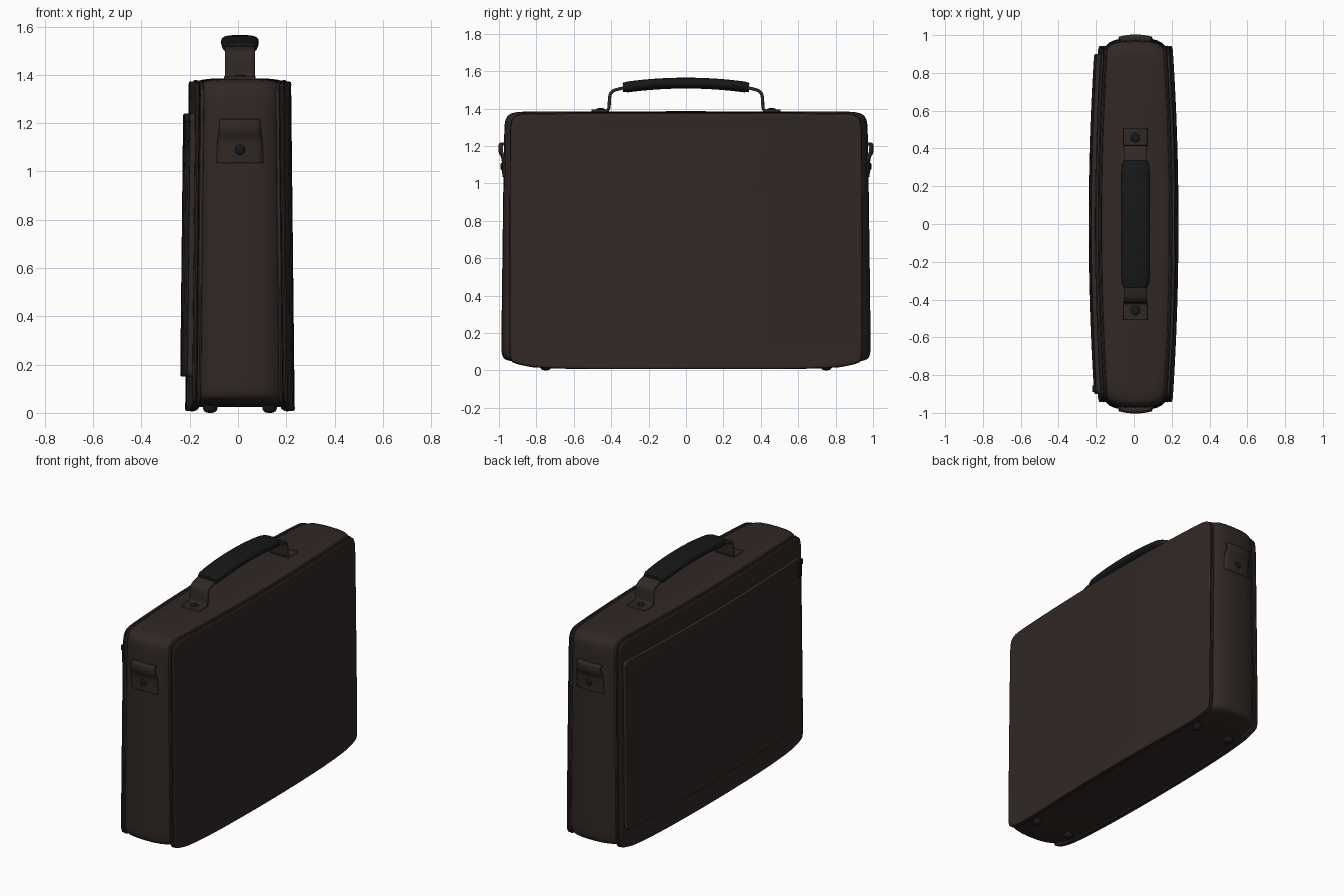
import bpy, bmesh, math
from mathutils import Vector

if "Cube" in bpy.data.objects:
    bpy.data.objects.remove(bpy.data.objects["Cube"])

CX = 0.008  # centre line of the case


def material(name, rgb):
    m = bpy.data.materials.new(name)
    m.diffuse_color = (*rgb, 1)
    m.use_nodes = True
    m.node_tree.nodes["Principled BSDF"].inputs["Base Color"].default_value = m.diffuse_color
    return m


LEATHER = material("dark_brown_leather", (0.030, 0.021, 0.018))
BLACK = material("black_rubber", (0.008, 0.009, 0.009))


def make(name, verts, faces, mat, solid=0, bevel=0):
    me = bpy.data.meshes.new(name)
    me.from_pydata(verts, [], faces)
    bm = bmesh.new()
    bm.from_mesh(me)
    bmesh.ops.recalc_face_normals(bm, faces=bm.faces)
    bm.to_mesh(me)
    bm.free()
    ob = bpy.data.objects.new(name, me)
    bpy.context.collection.objects.link(ob)
    me.materials.append(mat)
    bpy.ops.object.select_all(action='DESELECT')
    bpy.context.view_layer.objects.active = ob
    ob.select_set(True)
    bpy.ops.object.shade_smooth_by_angle(angle=math.radians(40))
    if solid:
        m = ob.modifiers.new("thickness", 'SOLIDIFY')
        m.thickness, m.offset = solid, 0
    if bevel:
        m = ob.modifiers.new("soft_edges", 'BEVEL')
        m.width, m.segments = bevel, 2
    return ob


def loft(name, rings, mat, close=False, cap0=False, cap1=False, **kw):
    n, k = len(rings[0]), len(rings)
    faces = []
    for i in range(k if close else k - 1):
        a, b = i * n, (i + 1) % k * n
        faces += [(a + j, a + (j + 1) % n, b + (j + 1) % n, b + j) for j in range(n)]
    if cap0:
        faces.append(tuple(range(n)))
    if cap1:
        faces.append(tuple(range((k - 1) * n, k * n)))
    return make(name, [p for r in rings for p in r], faces, mat, **kw)


def chaikin(pts, times=2):
    pts = [Vector(p) for p in pts]
    for _ in range(times):
        new = [pts[0]]
        for a, b in zip(pts, pts[1:]):
            new += [a.lerp(b, .25), a.lerp(b, .75)]
        pts = new + [pts[-1]]
    return pts


def resample(pts, step=0.06):
    out = []
    for a, b in zip(pts, pts[1:]):
        m = max(1, math.ceil((b - a).length / step))
        out += [a.lerp(b, i / m) for i in range(m)]
    return out + [pts[-1]]


def closed_outline(half):
    right = resample(chaikin(half))
    left = [Vector((-p.x, p.y)) for p in reversed(right[1:-1])]
    return right + left


def face_x(y, z):
    """Extra bulge of the large sides, relative to their corners."""
    return 0.031 * (1 - min(1, (y / 0.94) ** 2)) + 0.015 * (1 - z / 1.37)


# Case outline in the y-z plane
OUTLINE = closed_outline([(0, 1.373), (.80, 1.372), (.90, 1.368), (.935, 1.335), (.94, 1.25),
                          (.942, .15), (.94, .06), (.915, .035), (.76, .008), (0, .008)])


def case_ring(side, x, sy, sz, dz=0.0):
    ring = []
    for p in OUTLINE:
        z = .69 + dz + (p.y - .69) * sz
        s = 1 + (sy - 1) * (1 - .3 * z / 1.3) if sy > 1 else sy
        y = p.x * s
        ring.append((CX + side * x + side * min(1, x / .14) * face_x(y, z), y, z))
    return ring


# Gusset band around the edge
half = [(.156, .985, .985, .004), (.146, 1.0, .99, .008), (.125, 1.022, .994, .012),
        (.10, 1.036, .996, .014), (.06, 1.046, .997, .0145)]
rings = [case_ring(-1, *s) for s in half] + [case_ring(1, 0, 1.05, .997, .0145)]
rings += [case_ring(1, *s) for s in reversed(half)]
loft("gusset", rings, LEATHER)

for side, word in ((1, "right"), (-1, "left")):
    # Large bulging side panel
    rim = [(.15, .96, .96), (.164, .985, .985), (.166, .996, .996), (.170, 1, 1),
           (.176, 1, 1), (.180, .996, .995), (.182, .986, .982)]
    rim += [(.181, f, f) for f in (.97, .85, .7, .5, .3, .12, .02)]
    loft(word + "_panel", [case_ring(side, *s) for s in rim], LEATHER, cap1=True)
    # Piping cord along the seam
    cord = []
    for i in range(8):
        a = i * math.tau / 8
        d = .009 * math.sin(a)
        cord.append(case_ring(side, .155 + .009 * math.cos(a), .993 + d / .94, .992 + d / .68, .002))
    loft(word + "_piping", cord, LEATHER, close=True)

# Flat pocket on the left side
pocket = [(0, .545), (.86, .545), (.90, .545), (.90, .50), (.90, -.50), (.90, -.545), (.86, -.545), (0, -.545)]
POCKET = closed_outline(pocket)
rings = []
for x, f in ((.17, 1), (.196, 1), (.201, .997), (.203, .99), (.203, .85), (.203, .65), (.203, .4), (.203, .15), (.203, .02)):
    ring = []
    for p in POCKET:
        y, z = p.x * f, .695 + p.y * (f if f < .9 else 1 - (1 - f) * 1.6)
        ring.append((CX - x - face_x(y, z), y, z))
    rings.append(ring)
loft("pocket", rings, LEATHER, cap1=True)


def box(name, lo, hi, mat, bevel):
    v = [(x, y, z) for x in (lo[0], hi[0]) for y in (lo[1], hi[1]) for z in (lo[2], hi[2])]
    f = [(0, 1, 3, 2), (4, 5, 7, 6), (0, 1, 5, 4), (2, 3, 7, 6), (0, 2, 6, 4), (1, 3, 7, 5)]
    return make(name, v, f, mat, bevel=bevel)


# Zip pull and slider at the pocket's top corner
box("zip_pull", (-.217, -.885, 1.125), (-.196, -.86, 1.215), BLACK, .004)
box("zip_slider", (-.221, -.89, 1.205), (-.19, -.855, 1.24), BLACK, .004)


def strip(name, path, sign, thick, crown=0.0):
    """Leather strap: path of (y, z, half width), bowed across its width."""
    pts = chaikin(path)
    cols = 9
    verts = []
    for p in pts:
        for j in range(cols):
            u = j / (cols - 1) * 2 - 1
            verts.append((CX + u * p.z, sign * (p.x - crown * u * u), p.y))
    faces = [(i * cols + j, i * cols + j + 1, (i + 1) * cols + j + 1, (i + 1) * cols + j)
             for i in range(len(pts) - 1) for j in range(cols - 1)]
    return make(name, verts, faces, LEATHER, solid=thick)


def dome(name, loc, axis, r, h, mat):
    """Low round stud, used for rivets and feet."""
    axis = Vector(axis)
    q = Vector((0, 0, 1)).rotation_difference(axis)
    rings = []
    for rr, hh in ((1, -.3), (1, .35), (.88, .7), (.6, .92), (.2, 1)):
        rings.append([Vector(loc) + q @ Vector((r * rr * math.cos(a), r * rr * math.sin(a), h * hh))
                      for a in (i * math.tau / 20 for i in range(20))])
    return loft(name, rings, mat, cap0=True, cap1=True)


for sign, word in ((1, "back"), (-1, "front")):
    # Handle strap with riveted tab
    strip(word + "_handle_strap",
          [(.28, 1.517, .062), (.35, 1.508, .062), (.405, 1.49, .062), (.41, 1.44, .062),
           (.412, 1.388, .062), (.45, 1.387, .064), (.505, 1.386, .065)], sign, .017)
    dome(word + "_handle_rivet", (CX, sign * .457, 1.393), (0, 0, 1), .025, .009, BLACK)
    # Shoulder strap loop on each end
    strip(word + "_strap_loop",
          [(.976, 1.035, .096), (.978, 1.12, .093), (.984, 1.145, .09), (.997, 1.165, .087),
           (.998, 1.212, .083), (.975, 1.212, .082), (.955, 1.195, .082)], sign, .012, .012)
    dome(word + "_loop_rivet", (CX, sign * .982, 1.09), (0, sign, 0), .021, .010, BLACK)
    # Feet
    for x in (-.115, .131):
        dome(word + "_foot", (x, sign * .75, .03), (0, 0, -1), .03, .03, BLACK)

# Padded curved grip
rings = []
for i in range(25):
    t = i / 12 - 1
    end = .86 if i in (0, 24) else 1
    w, h = (.078 - .006 * t ** 4) * end, .029 * end
    ring = []
    for j in range(28):
        a = j * math.tau / 28
        c, s = math.cos(a), math.sin(a)
        sx = math.copysign(abs(c) ** .55, c) * (1 if s > 0 else 1 - .18 * abs(s))
        ring.append((CX + w * sx, .337 * t + .06 * t * h * s,
                     1.536 - .024 * t * t + h * math.copysign(abs(s) ** .7, s)))
    rings.append(ring)
for r, d in ((0, 1), (24, -1)):
    rings[r] = [(x, y, z) for x, y, z in rings[r]]
loft("grip", rings, BLACK, cap0=True, cap1=True)
